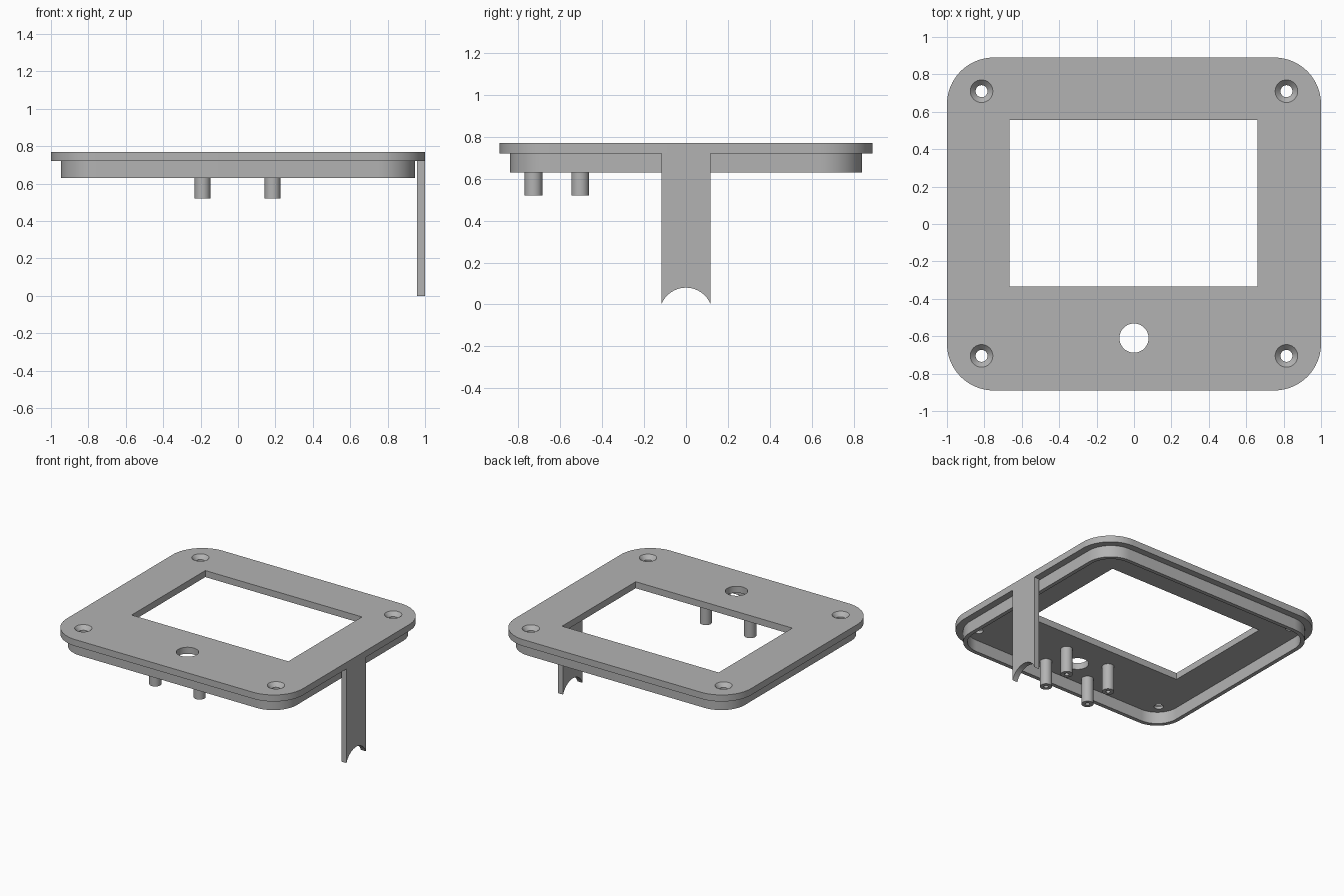
import bpy, bmesh
from math import sin, cos, pi, radians, asin
from mathutils import Vector

default = bpy.data.objects.get("Cube")
if default:
    bpy.data.objects.remove(default, do_unlink=True)

grey = bpy.data.materials.new("Plain grey")
grey.use_nodes = True
COLOR = (0.45, 0.45, 0.45, 1)
grey.diffuse_color = COLOR
grey.node_tree.nodes["Principled BSDF"].inputs["Base Color"].default_value = COLOR

PLATE_TOP, PLATE_BOTTOM, RIM_BOTTOM = 0.77, 0.72, 0.63


def make_object(name, bm):
    bmesh.ops.recalc_face_normals(bm, faces=bm.faces)
    mesh = bpy.data.meshes.new(name)
    bm.to_mesh(mesh)
    bm.free()
    mesh.materials.append(grey)
    obj = bpy.data.objects.new(name, mesh)
    bpy.context.collection.objects.link(obj)
    return obj


def prism(name, points, offset):
    """Extrude a closed 3D outline along an offset."""
    bm = bmesh.new()
    face = bm.faces.new([bm.verts.new(p) for p in points])
    result = bmesh.ops.extrude_face_region(bm, geom=[face], use_keep_orig=True)
    moved = [v for v in result["geom"] if isinstance(v, bmesh.types.BMVert)]
    bmesh.ops.translate(bm, verts=moved, vec=Vector(offset))
    return make_object(name, bm)


def rounded_slab(name, hx, hy, r, z0, z1, steps=16):
    points = []
    for i, (sx, sy) in enumerate([(1, 1), (-1, 1), (-1, -1), (1, -1)]):
        for k in range(steps + 1):
            a = (i + k / steps) * pi / 2
            points.append((sx * (hx - r) + r * cos(a), sy * (hy - r) + r * sin(a), z0))
    return prism(name, points, (0, 0, z1 - z0))


def cone(name, x, y, z0, z1, r0, r1, segments=32):
    bm = bmesh.new()
    bmesh.ops.create_cone(bm, cap_ends=True, segments=segments,
                          radius1=r0, radius2=r1, depth=z1 - z0)
    bmesh.ops.translate(bm, verts=bm.verts, vec=(x, y, (z0 + z1) / 2))
    return make_object(name, bm)


def activate(obj):
    bpy.ops.object.select_all(action='DESELECT')
    obj.select_set(True)
    bpy.context.view_layer.objects.active = obj


def cut(obj, cutter):
    """Subtract the cutter, then discard it."""
    cutter.hide_render = True
    mod = obj.modifiers.new("Cut", 'BOOLEAN')
    mod.operation = 'DIFFERENCE'
    mod.solver = 'EXACT'
    mod.object = cutter
    activate(obj)
    bpy.ops.object.modifier_apply(modifier=mod.name)
    bpy.data.objects.remove(cutter, do_unlink=True)


parts = []

# Cover plate with window, round opening and countersunk screw holes
plate = rounded_slab("cover_plate", 1.0, 0.89, 0.25, PLATE_BOTTOM, PLATE_TOP)
x0, x1, y0, y1 = -0.665, 0.66, -0.335, 0.555
cut(plate, prism("window_cutter",
                 [(x0, y0, 0.6), (x1, y0, 0.6), (x1, y1, 0.6), (x0, y1, 0.6)], (0, 0, 0.3)))
cut(plate, cone("opening_cutter", 0, -0.61, 0.6, 0.9, 0.078, 0.078, 48))
for x in (-0.815, 0.815):
    for y in (-0.705, 0.71):
        cut(plate, cone("screw_cutter", x, y, 0.6, 0.9, 0.032, 0.032))
        cut(plate, cone("countersink_cutter", x, y, 0.74, 0.78, 0.032, 0.07))
parts.append(plate)

# Thin rim below the plate
rim = rounded_slab("rim", 0.947, 0.84, 0.2, RIM_BOTTOM, PLATE_BOTTOM)
cut(rim, rounded_slab("rim_cutter", 0.917, 0.81, 0.17, 0.5, 0.9))
parts.append(rim)

# Hollow mounting posts
for side, x in (("right", -0.19), ("left", 0.185)):
    for end, y in (("front", -0.728), ("back", -0.505)):
        post = cone(f"post_{end}_{side}", x, y, 0.52, PLATE_BOTTOM, 0.042, 0.042)
        cut(post, cone("post_cutter", x, y, 0.4, 0.68, 0.016, 0.016, 20))
        parts.append(post)

# Hanging leg with an arched notch at its foot
half, radius, steps = 0.118, 0.127, 20
apex = 0.08
sweep = asin(half / radius)
outline = [(0.957, half, PLATE_BOTTOM), (0.957, -half, PLATE_BOTTOM)]
for k in range(steps + 1):
    a = sweep * (2 * k / steps - 1)
    outline.append((0.957, radius * sin(a), max(0, apex - radius + radius * cos(a))))
parts.append(prism("leg", outline, (0.043, 0, 0)))

for part in parts:
    activate(part)
    bpy.ops.object.shade_smooth_by_angle(angle=radians(30))
